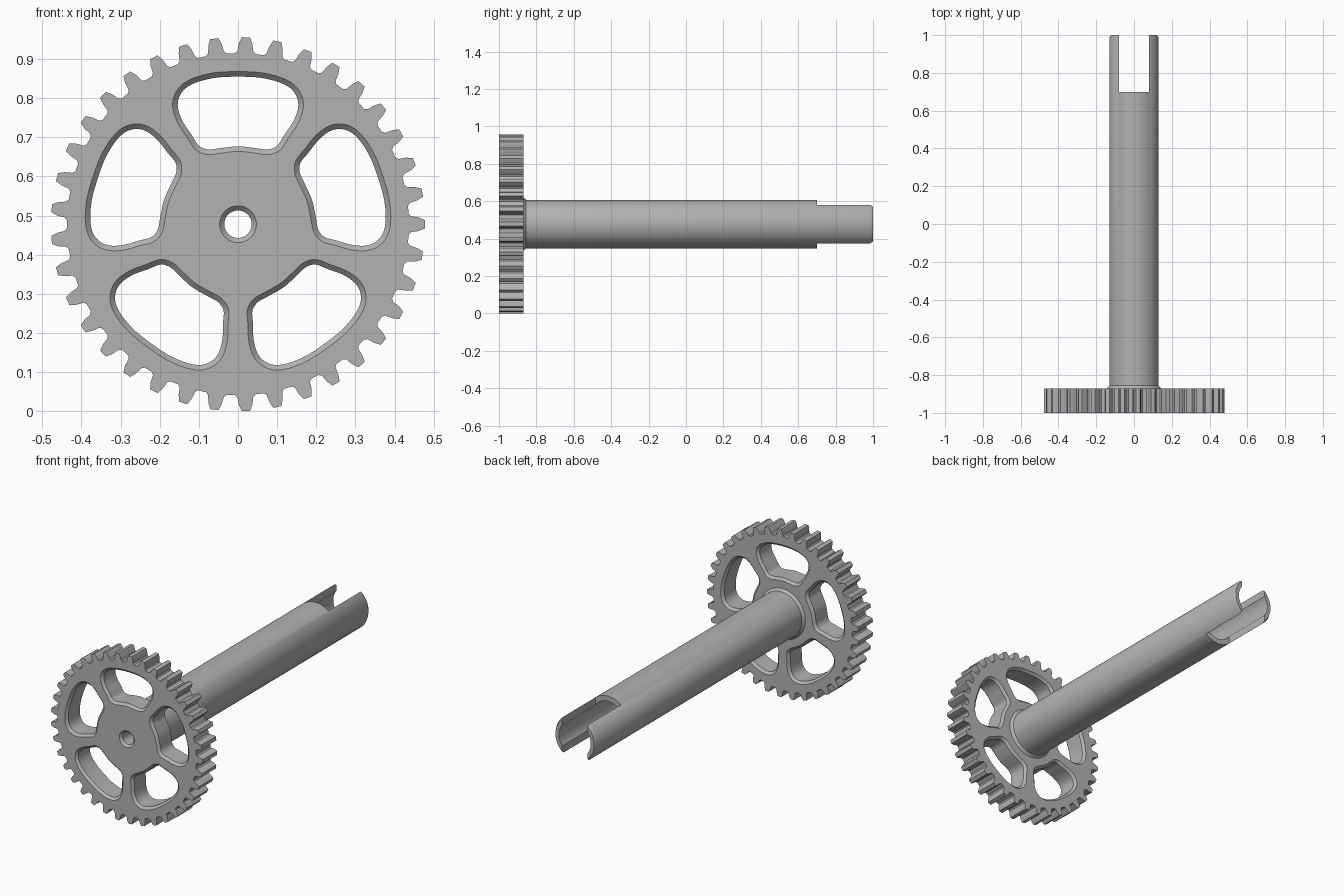
import bpy
import bmesh
from math import sin, cos, tau, radians
from mathutils import Vector, Matrix

CENTRE_Z = 0.478
FRONT, BACK, END = -1.0, -0.87, 1.0
TEETH = 37

cube = bpy.data.objects.get("Cube")
if cube:
    bpy.data.objects.remove(cube, do_unlink=True)

grey = bpy.data.materials.new("steel grey")
grey.use_nodes = True
colour = (0.45, 0.45, 0.45, 1)
grey.diffuse_color = colour
grey.node_tree.nodes["Principled BSDF"].inputs["Base Color"].default_value = colour


def loft(name, sections, closed=False):
    """Bridge (y, outline) sections along y; cap the ends or close into a ring."""
    bm = bmesh.new()
    rings = [[bm.verts.new((p.x, y, p.y + CENTRE_Z)) for p in outline]
             for y, outline in sections]
    pairs = list(zip(rings, rings[1:]))
    if closed:
        pairs.append((rings[-1], rings[0]))
    else:
        bm.faces.new(rings[0])
        bm.faces.new(rings[-1])
    n = len(rings[0])
    for a, b in pairs:
        for i in range(n):
            j = (i + 1) % n
            bm.faces.new((a[i], a[j], b[j], b[i]))
    bmesh.ops.recalc_face_normals(bm, faces=bm.faces)
    mesh = bpy.data.meshes.new(name)
    bm.to_mesh(mesh)
    bm.free()
    mesh.materials.append(grey)
    obj = bpy.data.objects.new(name, mesh)
    bpy.context.collection.objects.link(obj)
    return obj


def polar(r, a):
    return Vector((r * cos(a), r * sin(a)))


def circle(r, n=64):
    return [polar(r, tau * i / n) for i in range(n)]


def smooth_loop(pts, steps=5):
    """Closed Catmull-Rom curve through the points."""
    out, n = [], len(pts)
    for i in range(n):
        a, b, c, d = (pts[(i + k) % n] for k in (-1, 0, 1, 2))
        for s in range(steps):
            t = s / steps
            out.append(0.5 * (2 * b + (c - a) * t + (2 * a - 5 * b + 4 * c - d) * t ** 2
                              + (3 * b - a - 3 * c + d) * t ** 3))
    return out


def inset(loop, d):
    """Shrink a clockwise loop by a distance."""
    out = []
    for i, p in enumerate(loop):
        t = (loop[(i + 1) % len(loop)] - loop[i - 1]).normalized()
        out.append(p + Vector((t.y, -t.x)) * d)
    return out


def cut(target, cutter):
    mod = target.modifiers.new("cut", 'BOOLEAN')
    mod.operation = 'DIFFERENCE'
    mod.solver = 'EXACT'
    mod.object = cutter
    bpy.context.view_layer.objects.active = target
    bpy.ops.object.modifier_apply(modifier=mod.name)
    bpy.data.objects.remove(cutter, do_unlink=True)


def finish(obj, angle):
    bpy.ops.object.select_all(action='DESELECT')
    obj.select_set(True)
    bpy.context.view_layer.objects.active = obj
    bpy.ops.object.shade_smooth_by_angle(angle=radians(angle))


# Toothed wheel: one tooth profile repeated around the rim
tooth = [(-0.36, 0.437), (-0.27, 0.443), (-0.22, 0.462), (-0.13, 0.478),
         (0.13, 0.478), (0.22, 0.462), (0.27, 0.443), (0.36, 0.437)]
rim = [polar(r, tau * (k + f) / TEETH) for k in range(TEETH) for f, r in tooth]
gear = loft("gear_wheel", [(FRONT, rim), (BACK, rim)])

# Five rounded windows, chamfered on both faces
half = [(0.06, 0.387), (0.112, 0.374), (0.146, 0.354), (0.164, 0.325), (0.166, 0.293),
        (0.153, 0.257), (0.13, 0.222), (0.108, 0.19), (0.078, 0.178), (0.04, 0.182)]
points = ([Vector((0, 0.39))] + [Vector(p) for p in half] + [Vector((0, 0.186))]
          + [Vector((-x, z)) for x, z in reversed(half)])
window = smooth_loop(points)
BEVEL = 0.013
for k in range(5):
    turn = Matrix.Rotation(tau * k / 5, 2)
    wide = [turn @ p for p in window]
    slim = [turn @ p for p in inset(window, BEVEL)]
    cut(gear, loft("window_cutter", [
        (FRONT - 0.02, wide), (FRONT, wide), (FRONT + BEVEL, slim),
        (BACK - BEVEL, slim), (BACK, wide), (BACK + 0.02, wide)]))

# Chamfered axle hole
cut(gear, loft("hole_cutter", [
    (FRONT - 0.02, circle(0.047)), (FRONT, circle(0.047)),
    (FRONT + 0.012, circle(0.035)), (BACK + 0.02, circle(0.035))]))
finish(gear, 28)

# Hollow shaft with a flared foot and a chamfered end
OUTER, BORE = 0.13, 0.1
profile = [(BACK - 0.01, 0.143), (BACK, 0.143), (BACK + 0.014, OUTER),
           (END - 0.014, OUTER), (END, OUTER - 0.008), (END, BORE), (BACK - 0.01, BORE)]
shaft = loft("hollow_shaft", [(y, circle(r, 96)) for y, r in profile], closed=True)

# Slot that splits the shaft end into two prongs
slot = [Vector(p) for p in ((-0.08, -0.2), (0.08, -0.2), (0.08, 0.2), (-0.08, 0.2))]
cut(shaft, loft("slot_cutter", [(0.7, slot), (END + 0.1, slot)]))
finish(shaft, 30)
